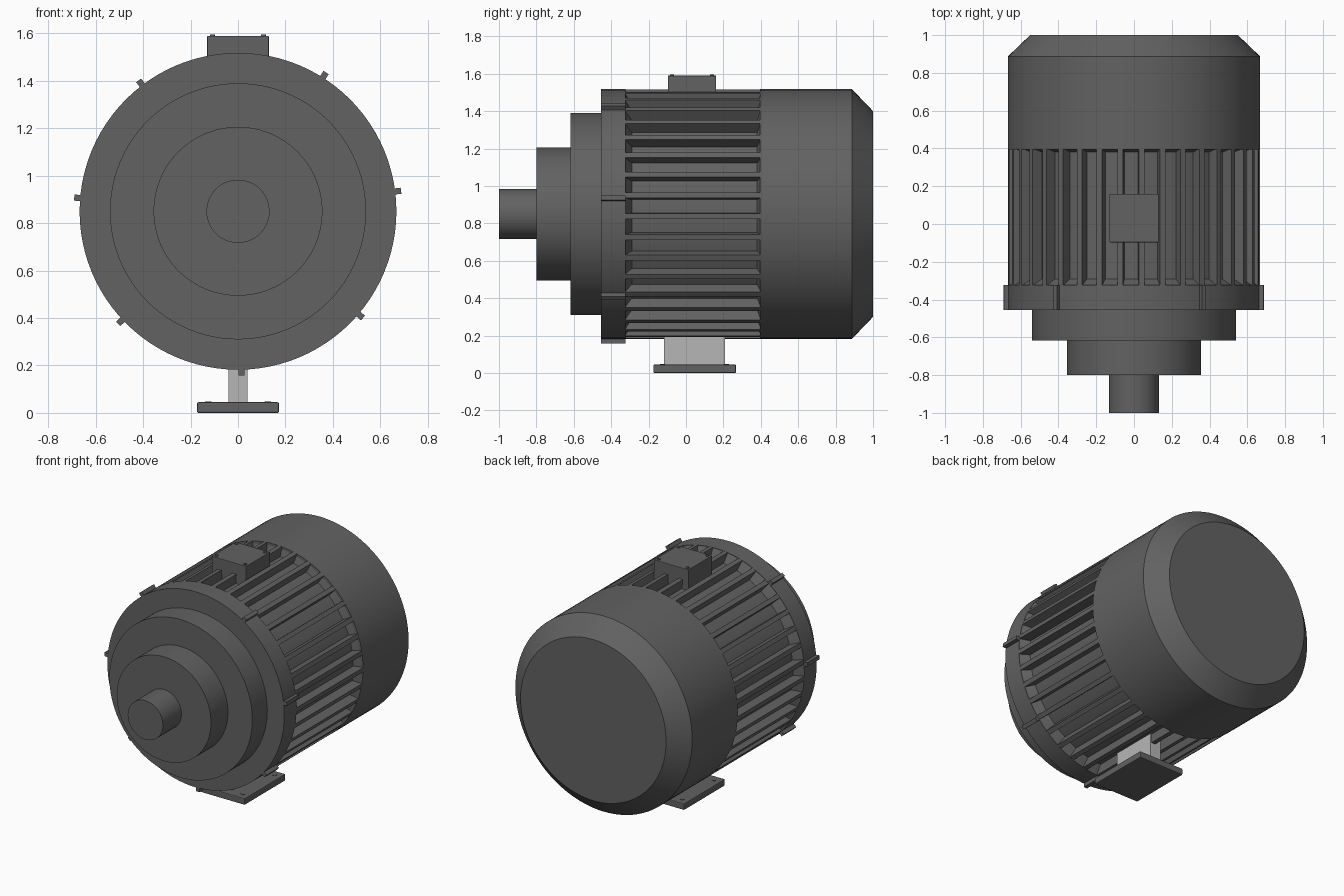
import bpy, bmesh, math
from mathutils import Matrix, Vector

if "Cube" in bpy.data.objects:
    bpy.data.objects.remove(bpy.data.objects["Cube"])

AXIS_Z = 0.85   # height of the motor axis
R = 0.668       # main body radius


def material(name, v):
    m = bpy.data.materials.new(name)
    m.diffuse_color = (v, v, v, 1)
    m.use_nodes = True
    m.node_tree.nodes["Principled BSDF"].inputs["Base Color"].default_value = m.diffuse_color
    return m


DARK = material("dark_grey", 0.122)
LIGHT = material("light_grey", 0.47)


def finish(bm, name, mat, smooth=False):
    bmesh.ops.recalc_face_normals(bm, faces=bm.faces)
    me = bpy.data.meshes.new(name)
    bm.to_mesh(me)
    bm.free()
    ob = bpy.data.objects.new(name, me)
    bpy.context.collection.objects.link(ob)
    me.materials.append(mat)
    if smooth:
        bpy.ops.object.select_all(action='DESELECT')
        ob.select_set(True)
        bpy.context.view_layer.objects.active = ob
        bpy.ops.object.shade_smooth_by_angle(angle=math.radians(25))
    return ob


def lathe(name, profile, n=96):
    """Closed turned body around the motor axis; profile is (radius, y)."""
    bm = bmesh.new()
    rings = []
    for r, y in profile:
        rings.append([bm.verts.new((r * math.cos(2 * math.pi * i / n), y,
                                    AXIS_Z + r * math.sin(2 * math.pi * i / n)))
                      for i in range(n)])
    for a, b in zip(rings, rings[1:]):
        for i in range(n):
            j = (i + 1) % n
            bm.faces.new((a[i], a[j], b[j], b[i]))
    bm.faces.new(rings[0])
    bm.faces.new(rings[-1])
    return finish(bm, name, DARK, True)


def add_box(bm, lo, hi, mat=Matrix()):
    lo, hi = Vector(lo), Vector(hi)
    m = mat @ Matrix.Translation((lo + hi) / 2) @ Matrix.Diagonal((*(hi - lo), 1))
    return bmesh.ops.create_cube(bm, size=1, matrix=m)["verts"]


def box(name, lo, hi, mat, bevel=0.0):
    bm = bmesh.new()
    add_box(bm, lo, hi)
    if bevel:
        bmesh.ops.bevel(bm, geom=bm.edges[:], offset=bevel, segments=2,
                        profile=0.5, affect='EDGES')
    return finish(bm, name, mat)


def radial(name, angles, r0, r1, width, y0, y1):
    """Bars standing out from the axis at the given angles (degrees from +x)."""
    bm = bmesh.new()
    for a in angles:
        m = Matrix.Translation((0, 0, AXIS_Z)) @ Matrix.Rotation(-math.radians(a), 4, 'Y')
        add_box(bm, (r0, y0, -width / 2), (r1, y1, width / 2), m)
    return finish(bm, name, DARK)


def screws(name, xs, ys, z0, z1, r):
    bm = bmesh.new()
    for x in xs:
        for y in ys:
            bmesh.ops.create_cone(bm, cap_ends=True, segments=16, radius1=r, radius2=r,
                                  depth=z1 - z0,
                                  matrix=Matrix.Translation((x, y, (z0 + z1) / 2)))
    return finish(bm, name, DARK, True)


# Turned bodies, front to back
lathe("shaft", [(0.133, -1.0), (0.133, -0.78)], 64)
lathe("hub", [(0.356, -0.80), (0.356, -0.60)])
lathe("stepped_flange", [(0.54, -0.617), (0.54, -0.44)])
lathe("front_ring", [(R, -0.455), (R, -0.323)])
# Core floor between fins, with sloped ends
lathe("core", [(R - 0.003, -0.325), (0.605, -0.29), (0.605, 0.38), (R - 0.003, 0.40)])
lathe("rear_cover", [(R, 0.395), (R, 0.887), (0.55, 1.0)])

# Cooling fins
STEP = 360 / 37
radial("cooling_fins", [271.4 + i * STEP for i in range(37)],
       0.58, R - 0.001, 0.03, -0.325, 0.40)

# Small lugs around the front ring
radial("ring_lugs", [7.2, 57.6, 127.2, 175.2, 223.2, 271.2, 319.5],
       0.63, 0.693, 0.026, -0.455, -0.323)

# Terminal box on top
box("terminal_box", (-0.13, -0.097, 1.44), (0.13, 0.16, 1.59), DARK, 0.003)
screws("terminal_box_screws", (-0.108, 0.108), (-0.075, 0.138), 1.58, 1.595, 0.011)

# Foot: neck, plate and bolts
box("foot_neck", (-0.04, -0.117, 0.03), (0.04, 0.208, 0.26), LIGHT)
box("foot_plate", (-0.173, -0.175, 0.0), (0.173, 0.267, 0.045), DARK, 0.006)
screws("foot_bolts", (-0.125, 0.125), (-0.125, 0.217), 0.03, 0.048, 0.014)
